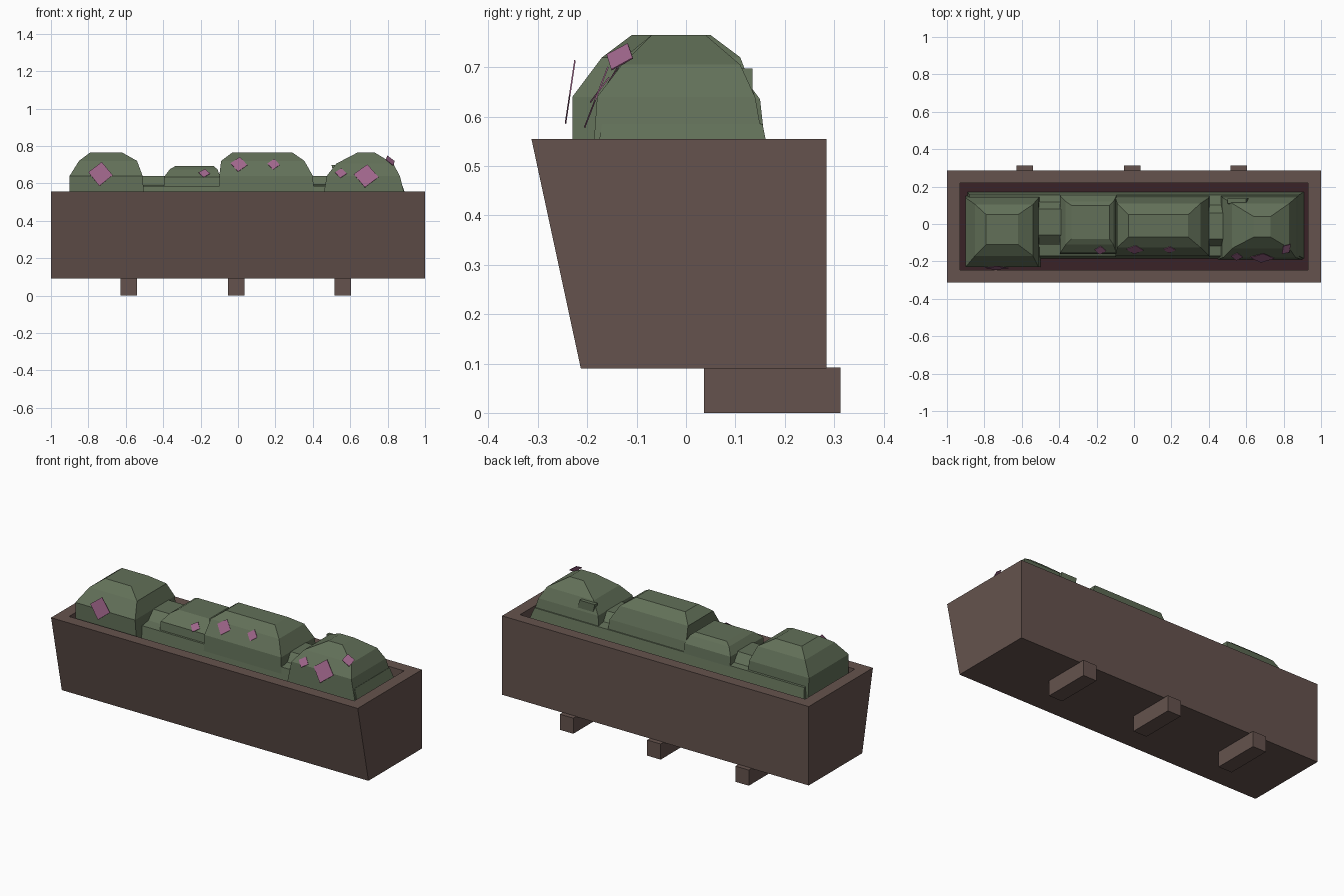
import bpy, bmesh
from mathutils import Vector


def material(name, rgb):
    m = bpy.data.materials.new(name)
    m.diffuse_color = (*rgb, 1)
    return m


WOOD = material("brown wood", (0.130, 0.086, 0.075))
SOIL = material("dark soil", (0.042, 0.016, 0.020))
LEAF = material("leaf green", (0.122, 0.162, 0.098))
PETAL = material("pink petal", (0.350, 0.133, 0.260))


def finish(bm, name, mat):
    bmesh.ops.recalc_face_normals(bm, faces=bm.faces)
    me = bpy.data.meshes.new(name)
    bm.to_mesh(me)
    bm.free()
    me.materials.append(mat)
    ob = bpy.data.objects.new(name, me)
    bpy.context.collection.objects.link(ob)
    return ob


def loft(name, mat, rings, bm=None):
    """Stack of rectangles (x0, x1, y0, y1, z) skinned into a solid."""
    bm = bmesh.new()
    loops = [[bm.verts.new(p) for p in ((a, c, z), (b, c, z), (b, d, z), (a, d, z))]
             for a, b, c, d, z in rings]
    for lo, hi in zip(loops, loops[1:]):
        for i in range(4):
            j = (i + 1) % 4
            bm.faces.new((lo[i], lo[j], hi[j], hi[i]))
    bm.faces.new(loops[0][::-1])
    bm.faces.new(loops[-1])
    return finish(bm, name, mat)


# planter trough: sloped outside, rim, inner walls, floor
bm = bmesh.new()
rings = [(-1, 1, -0.213, 0.285, 0.09), (-1, 1, -0.313, 0.285, 0.555),
         (-0.93, 0.93, -0.245, 0.218, 0.555), (-0.93, 0.93, -0.245, 0.218, 0.49)]
loops = [[bm.verts.new(p) for p in ((a, c, z), (b, c, z), (b, d, z), (a, d, z))]
         for a, b, c, d, z in rings]
for lo, hi in zip(loops, loops[1:]):
    for i in range(4):
        j = (i + 1) % 4
        bm.faces.new((lo[i], lo[j], hi[j], hi[i]))
bm.faces.new(loops[0][::-1])
bm.faces.new(loops[-1])
finish(bm, "planter_trough", WOOD)

# soil bed
loft("soil", SOIL, [(-0.93, 0.93, -0.245, 0.218, 0.492), (-0.93, 0.93, -0.245, 0.218, 0.50)])

# brackets underneath
for i, x in enumerate((-0.585, -0.01, 0.56)):
    loft(f"bracket_{i + 1}", WOOD, [(x - 0.044, x + 0.044, 0.036, 0.313, 0),
                                    (x - 0.044, x + 0.044, 0.036, 0.313, 0.092)])

# low hedge joining the bushes
loft("low_hedge", LEAF, [(-0.89, 0.91, -0.185, 0.172, 0.50), (-0.88, 0.88, -0.17, 0.155, 0.585),
                         (-0.84, 0.82, -0.07, 0.06, 0.60)])

# rounded bushes, each stepping in towards a flat top
loft("bush_left", LEAF, [(-0.90, -0.50, -0.23, 0.15, 0.50), (-0.90, -0.51, -0.23, 0.14, 0.64),
                         (-0.85, -0.54, -0.17, 0.105, 0.72), (-0.79, -0.62, -0.11, 0.05, 0.765)])
loft("bush_small", LEAF, [(-0.40, -0.09, -0.17, 0.165, 0.50), (-0.395, -0.095, -0.155, 0.15, 0.635),
                          (-0.365, -0.11, -0.11, 0.12, 0.675), (-0.335, -0.13, -0.08, 0.10, 0.692)])
loft("bush_middle", LEAF, [(-0.10, 0.41, -0.18, 0.165, 0.50), (-0.10, 0.40, -0.17, 0.14, 0.64),
                           (-0.09, 0.355, -0.125, 0.11, 0.72), (-0.03, 0.29, -0.07, 0.05, 0.765)])
loft("bush_right", LEAF, [(0.45, 0.90, -0.19, 0.165, 0.50), (0.475, 0.865, -0.18, 0.14, 0.64),
                          (0.525, 0.83, -0.13, 0.11, 0.705), (0.64, 0.73, -0.07, 0.04, 0.765)])

# narrow necks between bushes
loft("neck_left", LEAF, [(-0.54, -0.30, -0.16, 0.15, 0.55), (-0.54, -0.38, -0.06, 0.08, 0.64)])
loft("neck_right", LEAF, [(0.36, 0.54, -0.15, 0.14, 0.55), (0.36, 0.54, -0.08, 0.06, 0.64)])

# dark-side leaf tuft behind the right bush
loft("back_leaf", LEAF, [(0.52, 0.62, 0.09, 0.135, 0.62), (0.50, 0.60, 0.11, 0.135, 0.697)])


def flower(n, centre, normal, r):
    bm = bmesh.new()
    rot = Vector(normal).to_track_quat("Z", "Y")
    pts = ((-1, 0.15), (-0.1, -1), (1, -0.1), (0.1, 1))
    face = bm.faces.new([bm.verts.new(Vector(centre) + rot @ Vector((x * r, y * r, 0)))
                         for x, y in pts])
    res = bmesh.ops.extrude_face_region(bm, geom=[face])
    shift = -0.003 * Vector(normal).normalized()
    bmesh.ops.translate(bm, vec=shift,
                        verts=[v for v in res["geom"] if isinstance(v, bmesh.types.BMVert)])
    finish(bm, f"flower_{n}", PETAL)


# diamond flowers on the front of the bushes
for n, (c, d, r) in enumerate([
        ((-0.735, -0.236, 0.65), (0, -1, 0.15), 0.065),
        ((-0.18, -0.142, 0.655), (0, -0.7, 0.7), 0.031),
        ((0.005, -0.139, 0.702), (0, -0.85, 0.5), 0.045),
        ((0.19, -0.139, 0.702), (0, -0.85, 0.5), 0.033),
        ((0.55, -0.176, 0.655), (0, -0.8, 0.6), 0.032),
        ((0.685, -0.183, 0.64), (0, -0.93, 0.36), 0.066),
        ((0.815, -0.135, 0.722), (0.6, -0.45, 0.65), 0.035)]):
    flower(n + 1, c, d, r)
